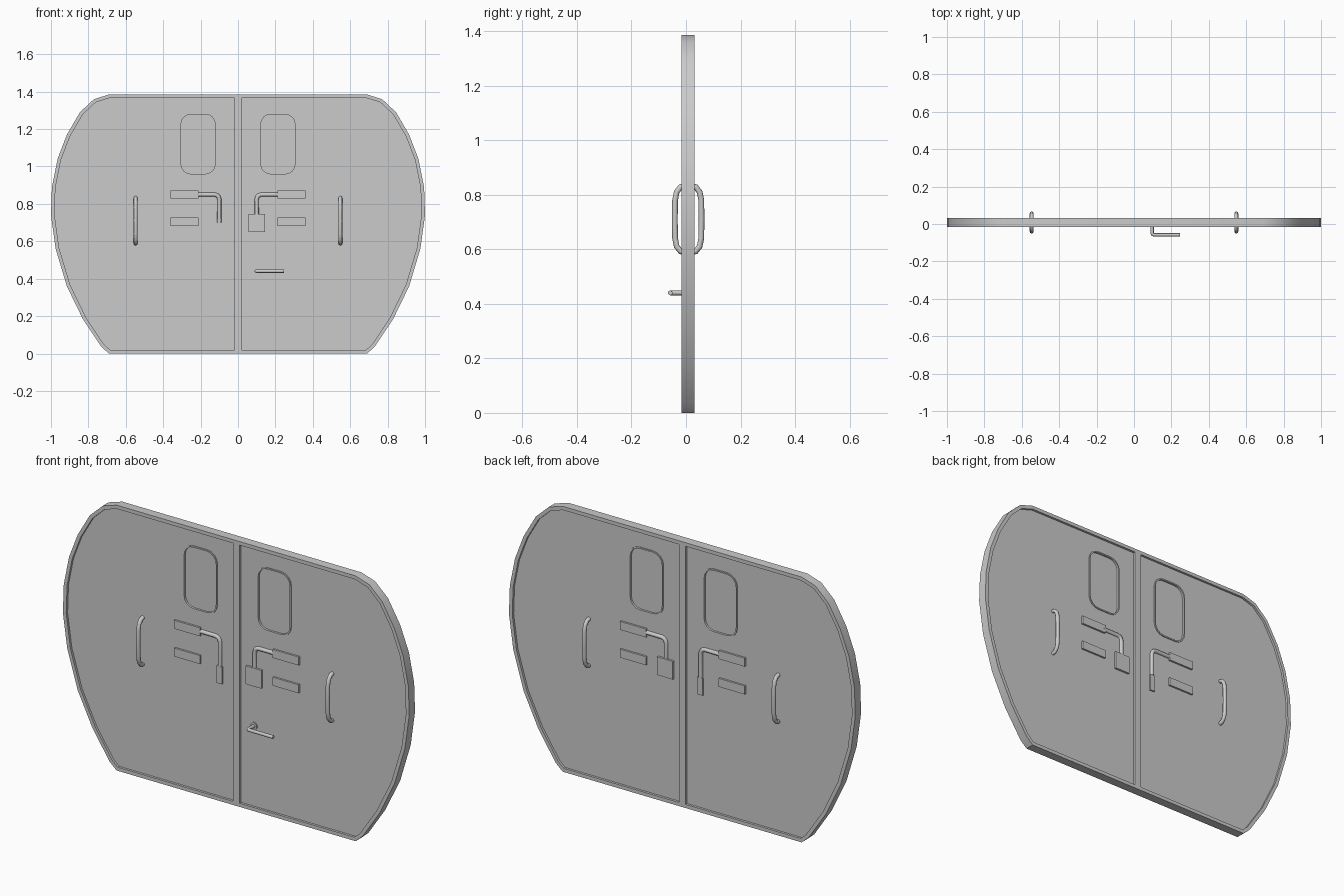
import bpy, bmesh, math

if "Cube" in bpy.data.objects:
    bpy.data.objects.remove(bpy.data.objects["Cube"])

CY = 0.008            # mid plane of the door thickness
HALF = 0.024          # half thickness of the rim
PANEL = 0.012         # half thickness of the recessed panels
RIM = 0.019

# right half of the outline, bottom centre to top centre (x, z)
OUT = [(0, 0), (.69, 0), (.73, .035), (.83, .185), (.915, .36), (.975, .56), (1, .74),
       (.995, .89), (.965, 1.04), (.915, 1.17), (.845, 1.29), (.77, 1.36), (.69, 1.385), (0, 1.385)]


def inset(pts, d):
    """Inset a counter-clockwise polygon by d."""
    res = []
    for i, (x, z) in enumerate(pts):
        (ax, az), (bx, bz) = pts[i - 1], pts[(i + 1) % len(pts)]
        l1, l2 = math.hypot(x - ax, z - az), math.hypot(bx - x, bz - z)
        n1, n2 = (-(z - az) / l1, (x - ax) / l1), (-(bz - z) / l2, (bx - x) / l2)
        k = d / (1 + n1[0] * n2[0] + n1[1] * n2[1])
        res.append((x + (n1[0] + n2[0]) * k, z + (n1[1] + n2[1]) * k))
    return res


def rounded_rect(x0, x1, z0, z1, r, n=4):
    corners = [(x1 - r, z0 + r, -90), (x1 - r, z1 - r, 0), (x0 + r, z1 - r, 90), (x0 + r, z0 + r, 180)]
    return [(cx + r * math.cos(math.radians(a + 90 * i / n)), cz + r * math.sin(math.radians(a + 90 * i / n)))
            for cx, cz, a in corners for i in range(n + 1)]


def finish(name, bm, angle=30):
    bmesh.ops.recalc_face_normals(bm, faces=bm.faces)
    me = bpy.data.meshes.new(name)
    bm.to_mesh(me)
    bm.free()
    ob = bpy.data.objects.new(name, me)
    bpy.context.collection.objects.link(ob)
    bpy.ops.object.select_all(action='DESELECT')
    ob.select_set(True)
    bpy.context.view_layer.objects.active = ob
    bpy.ops.object.shade_smooth_by_angle(angle=math.radians(angle))
    return ob


def box(name, x0, x1, z0, z1, depth):
    """Box running through the door, reaching depth on both faces."""
    bm = bmesh.new()
    bmesh.ops.create_cube(bm, size=1)
    for v in bm.verts:
        v.co = ((x0 + x1) / 2 + v.co.x * (x1 - x0), CY + v.co.y * 2 * depth, (z0 + z1) / 2 + v.co.z * (z1 - z0))
    return finish(name, bm)


def tube(name, pts, r):
    cu = bpy.data.curves.new(name, 'CURVE')
    cu.dimensions = '3D'
    cu.bevel_depth, cu.bevel_resolution, cu.use_fill_caps = r, 2, True
    sp = cu.splines.new('POLY')
    sp.points.add(len(pts) - 1)
    for p, c in zip(sp.points, pts):
        p.co = (*c, 1)
    ob = bpy.data.objects.new(name, cu)
    bpy.context.collection.objects.link(ob)


def disc(name, x, y, z, r, depth):
    bm = bmesh.new()
    bmesh.ops.create_cone(bm, cap_ends=True, segments=16, radius1=r, radius2=r, depth=depth)
    for v in bm.verts:
        v.co = (x + v.co.x, y + v.co.z, z + v.co.y)
    finish(name, bm)


def loop(bm, pts, y):
    return [bm.verts.new((x, CY + y, z)) for x, z in pts]


def bridge(bm, a, b, skip=()):
    for i in range(len(a)):
        if i not in skip:
            j = (i + 1) % len(a)
            bm.faces.new((a[i], a[j], b[j], b[i]))


# rim with recessed panel and rounded window opening, both door leaves
WIN = rounded_rect(.115, .312, .953, 1.286, .06)
bm = bmesh.new()
outer = {}
for s in (-1, 1):
    outer[s] = loop(bm, OUT, s * HALF)
    lip = loop(bm, inset(OUT, RIM), s * HALF)
    floor = loop(bm, inset(OUT, RIM), s * PANEL)
    bridge(bm, outer[s], lip)
    bridge(bm, lip, floor)
    win = loop(bm, WIN, s * PANEL)
    glass = loop(bm, WIN, s * (PANEL - .006))
    bridge(bm, win, glass)
    bm.faces.new(glass)
    edges = []
    for ring in (floor, win):
        for i, v in enumerate(ring):
            w = ring[(i + 1) % len(ring)]
            edges.append(bm.edges.get((v, w)))
    bmesh.ops.triangle_fill(bm, use_beauty=True, edges=edges, normal=(0, s, 0))
bridge(bm, outer[-1], outer[1], skip=(len(OUT) - 1,))
ob = finish("door_leaves", bm)
ob.modifiers.new("mirror", 'MIRROR').use_clip = True

for m, side in ((-1, "left"), (1, "right")):
    # hinge plates
    for label, z in (("upper", .85), ("lower", .705)):
        box(f"{side}_{label}_plate", *sorted((m * .21, m * .36)), z - .022, z + .022, .022)
    # window trim, bent latch rods and grab handles on both faces
    for s, face in ((-1, "front"), (1, "back")):
        bm = bmesh.new()
        P = [(m * x, z) for x, z in WIN]
        Q = [(m * x, z) for x, z in inset(WIN, .007)]
        a, b = loop(bm, P, s * PANEL), loop(bm, P, s * (PANEL + .005))
        c, d = loop(bm, Q, s * (PANEL + .005)), loop(bm, Q, s * (PANEL - .006))
        for p, q in ((a, b), (b, c), (c, d)):
            bridge(bm, p, q)
        finish(f"{side}_{face}_window_trim", bm)

        y = CY + s * PANEL
        end = .70 if m < 0 else .74
        tube(f"{side}_{face}_latch_rod", [(m * .22, y, .85), (m * .125, y, .85), (m * .112, y, .846),
             (m * .104, y, .838), (m * .10, y, .825), (m * .10, y, end)], .011)

        prof = [(.010, .832), (.028, .828), (.042, .810), (.048, .780), (.049, .71),
                (.048, .640), (.042, .610), (.028, .592), (.010, .588)]
        tube(f"{side}_{face}_grab_handle", [(m * .547, CY + s * h, z) for h, z in prof], .0105)

# latch end blocks: stepped striker on the left, square lock case on the right
box("left_striker", -.115, -.085, .61, .70, .020)
box("right_lock_case", .055, .145, .65, .745, .023)

# front lever handle
disc("lever_rose", .097, -.006, .44, .018, .008)
tube("lever_handle", [(.097, 0, .44), (.097, -.050, .44), (.100, -.056, .44), (.106, -.058, .44), (.245, -.058, .44)], .009)
